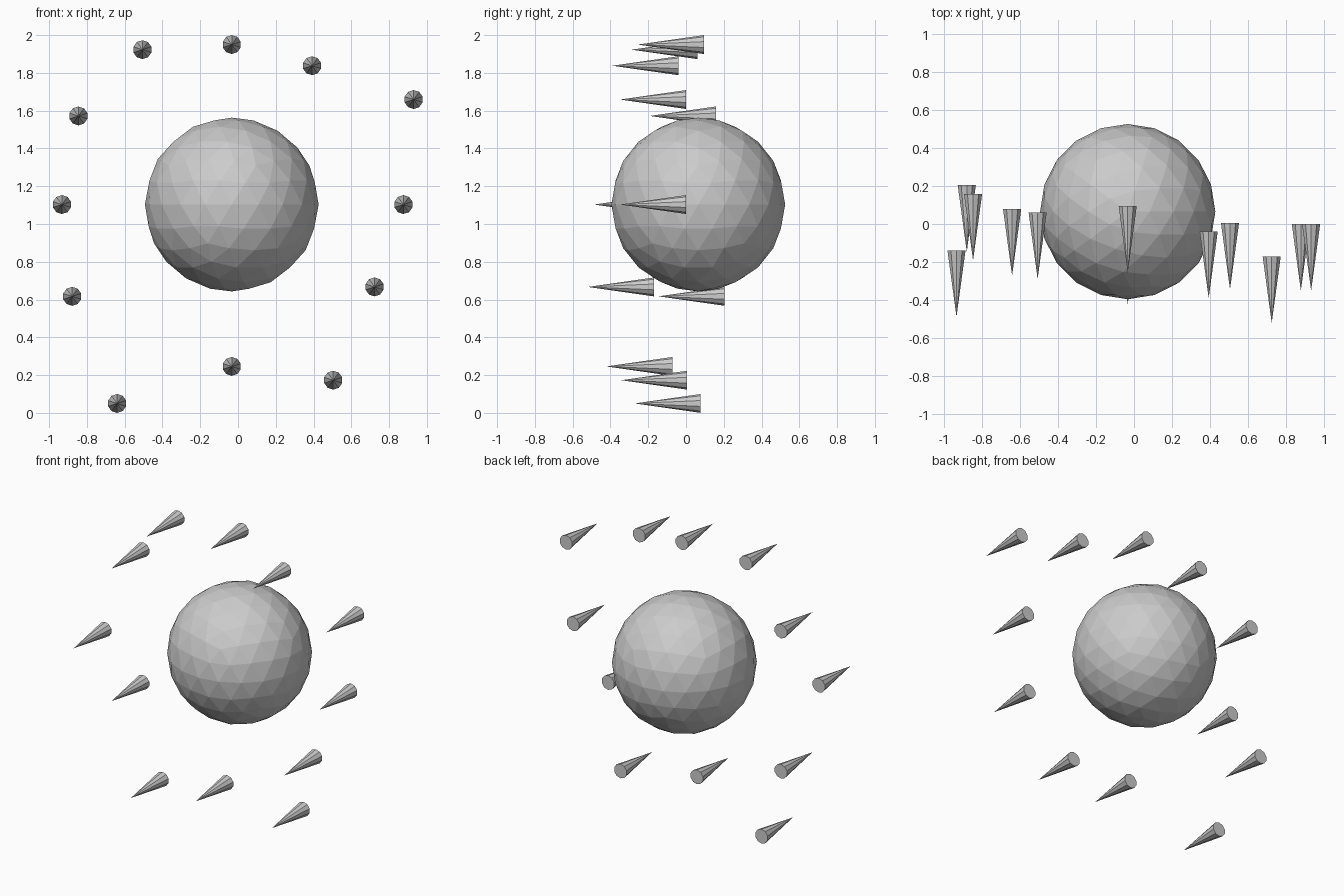
import bpy
import math

if "Cube" in bpy.data.objects:
    bpy.data.objects.remove(bpy.data.objects["Cube"])

SPIKE_RADIUS = 0.05
SPIKE_LENGTH = 0.35

# Faceted ball in the middle
bpy.ops.mesh.primitive_ico_sphere_add(subdivisions=3, radius=0.46,
                                      location=(-0.033, 0.065, 1.103))
bpy.context.object.name = "ball"


# Small cone pointing forwards, placed by the centre of its base
def add_spike(index, x, base_y, z):
    bpy.ops.mesh.primitive_cone_add(
        vertices=10, radius1=SPIKE_RADIUS, radius2=0, depth=SPIKE_LENGTH,
        location=(x, base_y - SPIKE_LENGTH / 2, z),
        rotation=(math.pi / 2, 0, 0))
    bpy.context.object.name = f"spike_{index}"


# Loose ring of twelve spikes, clockwise from the top: x, base y, z
ring = [
    (-0.033, 0.095, 1.95), (0.392, -0.04, 1.838), (0.93, 0.0, 1.659),
    (0.876, 0.0, 1.103), (0.723, -0.17, 0.667), (0.504, 0.006, 0.173),
    (-0.033, -0.072, 0.246), (-0.64, 0.078, 0.05), (-0.878, 0.204, 0.617),
    (-0.932, -0.138, 1.103), (-0.845, 0.158, 1.572), (-0.506, 0.061, 1.923),
]
for i, (x, y, z) in enumerate(ring, 1):
    add_spike(i, x, y, z)
